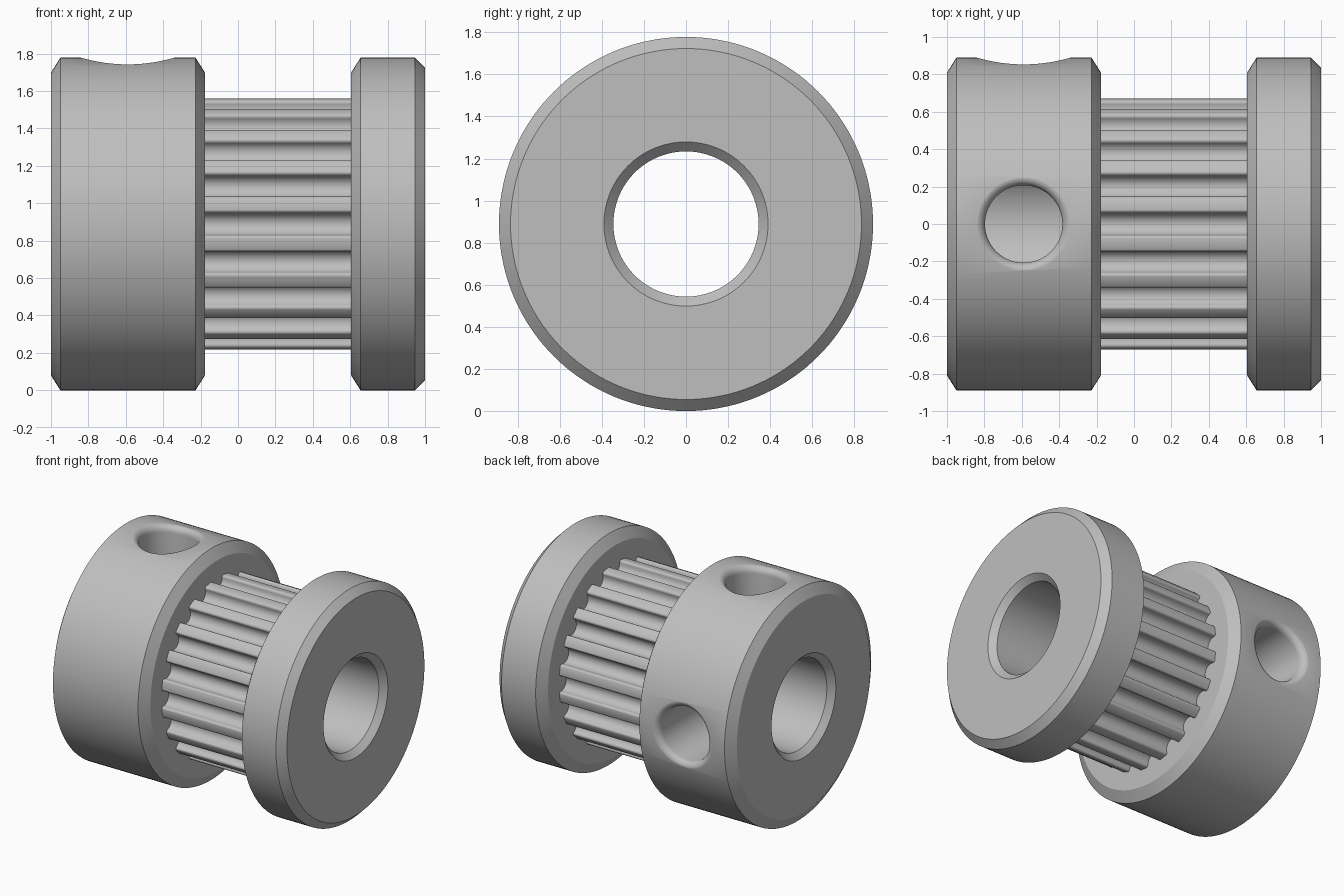
import bpy, bmesh, math
from mathutils import Vector, Matrix

cube = bpy.data.objects.get("Cube")
if cube:
    bpy.data.objects.remove(cube, do_unlink=True)

R = 0.889        # outer radius, also the height of the axis
BORE = 0.345
SEGS = 144
TEETH = 20

metal = bpy.data.materials.new("grey metal")
metal.use_nodes = True
grey = (0.52, 0.52, 0.52, 1)
metal.diffuse_color = grey
metal.node_tree.nodes["Principled BSDF"].inputs["Base Color"].default_value = grey


def loft(name, rings, loop=True):
    """Skin equal rings of points; either loop back to the first or cap the ends."""
    bm = bmesh.new()
    vs = [[bm.verts.new(p) for p in ring] for ring in rings]
    n = len(vs[0])
    pairs = list(zip(vs, vs[1:])) + ([(vs[-1], vs[0])] if loop else [])
    for a, b in pairs:
        for i in range(n):
            j = (i + 1) % n
            bm.faces.new((a[i], a[j], b[j], b[i]))
    if not loop:
        bm.faces.new(vs[0])
        bm.faces.new(vs[-1])
    bmesh.ops.recalc_face_normals(bm, faces=bm.faces)
    mesh = bpy.data.meshes.new(name)
    bm.to_mesh(mesh)
    bm.free()
    mesh.materials.append(metal)
    obj = bpy.data.objects.new(name, mesh)
    obj.location.z = R
    bpy.context.collection.objects.link(obj)
    return obj


def circle(x, r, n=SEGS):
    turns = [math.tau * i / n for i in range(n)]
    return [Vector((x, r * math.sin(t), r * math.cos(t))) for t in turns]


def lathe(name, profile):
    return loft(name, [circle(x, r) for x, r in profile])


def select(obj):
    bpy.ops.object.select_all(action='DESELECT')
    obj.select_set(True)
    bpy.context.view_layer.objects.active = obj


# Hub and end flange, with chamfered rims and bore mouths
hub = lathe("hub", [(-1, 0.39), (-1, 0.81), (-0.95, R), (-0.227, R),
                    (-0.177, 0.81), (-0.177, BORE), (-0.955, BORE)])
flange = lathe("end_flange", [(0.605, BORE), (0.605, 0.81), (0.655, R), (0.945, R),
                              (1, 0.834), (1, 0.39), (0.955, BORE)])


# Set screw holes: round cutters whose mouths flare along the hub surface
def screw_cutter(name, turn):
    hole, fillet, n, steps = 0.207, 0.06, 72, 8

    def ring(r, height):
        pts = []
        for i in range(n):
            t = math.tau * i / n
            p = Vector((-0.59 + r * math.cos(t), r * math.sin(t), 0))
            p.z = height(p.y)
            pts.append(turn @ p)
        return pts

    rings = [ring(hole, lambda y: 0.25)]
    for k in range(steps + 1):
        a = math.pi / 2 * k / steps
        drop = fillet * (1 - math.sin(a)) - 0.003
        rings.append(ring(hole + fillet * (1 - math.cos(a)),
                          lambda y: math.sqrt(R * R - y * y) - drop))
    rings.append(ring(hole + fillet, lambda y: 1.1))
    return loft(name, rings, loop=False)


for side, angle in (("top", 0), ("back", -math.pi / 2)):
    cutter = screw_cutter(side + "_screw_hole_cutter", Matrix.Rotation(angle, 3, 'X'))
    cutter.hide_render = True
    cut = hub.modifiers.new("screw hole", 'BOOLEAN')
    cut.operation = 'DIFFERENCE'
    cut.solver = 'EXACT'
    cut.object = cutter
    select(hub)
    bpy.ops.object.modifier_apply(modifier=cut.name)
    bpy.data.objects.remove(cutter, do_unlink=True)


# Toothed barrel: one rounded groove outline repeated around the axis
def arc(u, h, r, start, end, n):
    angles = [math.radians(start + (end - start) * i / n) for i in range(n + 1)]
    return [(u + r * math.cos(a), h + r * math.sin(a)) for a in angles]


crown, groove, edge = 0.672, 0.06, 0.017
outline = (arc(-groove - edge, crown - edge, edge, 90, 0, 4)
           + arc(0, crown - edge - 0.004, groove, 180, 360, 14)
           + arc(groove + edge, crown - edge, edge, 180, 90, 4))


def tooth_ring(x):
    pts = []
    for k in range(TEETH):
        turn = Matrix.Rotation(-math.tau * k / TEETH, 3, 'X')
        pts += [turn @ Vector((x, u, h)) for u, h in outline]
    return pts


count = len(outline) * TEETH
# The bore rings start half a groove back, in step with the outline
back = Matrix.Rotation(math.pi / TEETH, 3, 'X')
bore_rings = [[back @ p for p in circle(x, BORE, count)] for x in (0.605, -0.177)]
barrel = loft("toothed_barrel", [tooth_ring(-0.177), tooth_ring(0.605)] + bore_rings)

for part in (hub, flange, barrel):
    select(part)
    bpy.ops.object.shade_smooth_by_angle(angle=math.radians(30))
